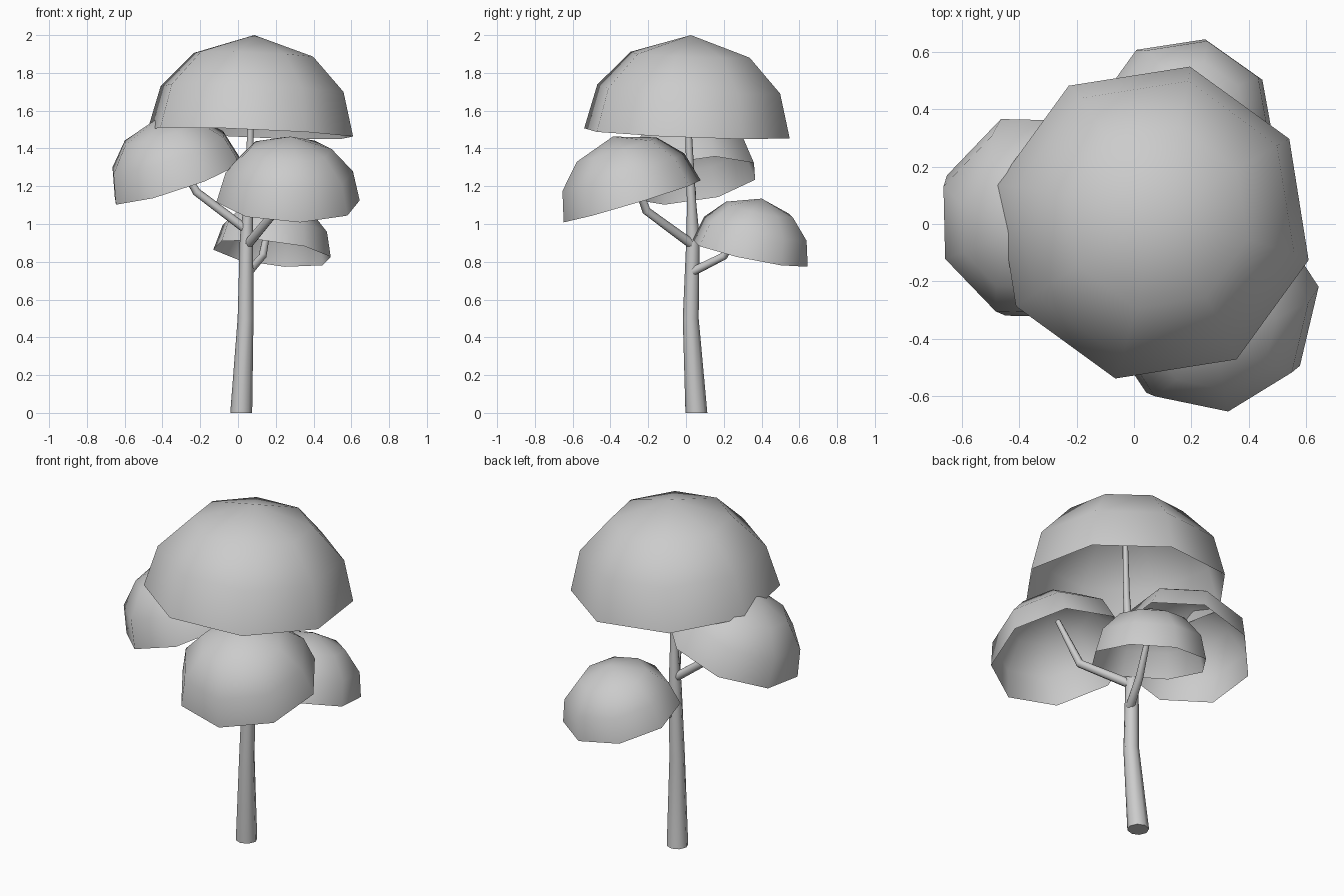
import bpy
import bmesh
from math import sin, cos, tau, radians
from mathutils import Vector

if "Cube" in bpy.data.objects:
    bpy.data.objects.remove(bpy.data.objects["Cube"], do_unlink=True)

SIDES = 8
UP = Vector((0, 0, 1))

grey = bpy.data.materials.new("plain_grey")
grey.use_nodes = True
grey.diffuse_color = (0.6, 0.6, 0.6, 1)
grey.node_tree.nodes["Principled BSDF"].inputs["Base Color"].default_value = (0.6, 0.6, 0.6, 1)


def ring(bm, center, axis, radius, phase=0.0):
    """Octagon of vertices around an axis."""
    turn = UP.rotation_difference(axis)
    angles = [phase + tau * i / SIDES for i in range(SIDES)]
    return [bm.verts.new(center + turn @ Vector((radius * cos(a), radius * sin(a), 0)))
            for a in angles]


def bridge(bm, low, high):
    for i in range(SIDES):
        j = (i + 1) % SIDES
        bm.faces.new((low[i], low[j], high[j], high[i]))


def finish(bm, name):
    mesh = bpy.data.meshes.new(name)
    bm.to_mesh(mesh)
    bm.free()
    mesh.materials.append(grey)
    obj = bpy.data.objects.new(name, mesh)
    bpy.context.collection.objects.link(obj)
    bpy.ops.object.select_all(action="DESELECT")
    obj.select_set(True)
    bpy.context.view_layer.objects.active = obj
    bpy.ops.object.shade_smooth_by_angle(angle=radians(60))


def limb(name, path):
    """Tapered tube through (x, y, z, radius) points, capped at both ends."""
    bm = bmesh.new()
    points = [Vector(p[:3]) for p in path]
    rings = []
    for i, p in enumerate(points):
        ahead = points[min(i + 1, len(points) - 1)]
        behind = points[max(i - 1, 0)]
        axis = UP if i == 0 and p.z == 0 else (ahead - behind).normalized()
        rings.append(ring(bm, p, axis, path[i][3]))
    for low, high in zip(rings, rings[1:]):
        bridge(bm, low, high)
    bm.faces.new(rings[0][::-1])
    bm.faces.new(rings[-1])
    finish(bm, name)


def canopy(name, center, slope, radius, phase):
    """Open, tilted dome shell; slope is the rise of its rim along x and y."""
    bm = bmesh.new()
    center = Vector(center)
    axis = Vector((-slope[0], -slope[1], 1)).normalized()
    height = radius * 0.93
    rings = [ring(bm, center + axis * height * h, axis, radius * r, radians(phase))
             for r, h in ((1, 0), (0.89, 0.45), (0.58, 0.8))]
    for low, high in zip(rings, rings[1:]):
        bridge(bm, low, high)
    apex = bm.verts.new(center + axis * height)
    top = rings[-1]
    for i in range(SIDES):
        bm.faces.new((top[i], top[(i + 1) % SIDES], apex))
    finish(bm, name)


# Trunk and branches
limb("trunk", [(0.017, 0.055, 0, 0.058), (0.04, 0.025, 0.5, 0.042),
               (0.045, 0.037, 0.93, 0.035), (0.055, 0.03, 1.1, 0.025),
               (0.065, 0.015, 1.45, 0.018), (0.07, 0.01, 1.8, 0.014)])
limb("right_branch", [(0.045, 0.035, 0.97, 0.024), (-0.22, 0.03, 1.17, 0.022),
                      (-0.36, 0.0, 1.42, 0.014)])
limb("front_branch", [(0.05, 0.035, 0.89, 0.026), (0.2, -0.21, 1.07, 0.023),
                      (0.27, -0.31, 1.35, 0.014)])
limb("back_branch", [(0.06, 0.04, 0.75, 0.024), (0.13, 0.2, 0.83, 0.021),
                     (0.17, 0.33, 1.04, 0.014)])

# Foliage domes
canopy("top_canopy", (0.065, 0.005, 1.48), (-0.04, -0.04), 0.56, -13.5)
canopy("right_canopy", (-0.32, 0.02, 1.23), (0.33, 0.15), 0.375, 22.5)
canopy("front_canopy", (0.265, -0.285, 1.12), (-0.04, 0.3), 0.385, 10)
canopy("back_canopy", (0.18, 0.34, 0.845), (-0.11, -0.21), 0.32, -13)
